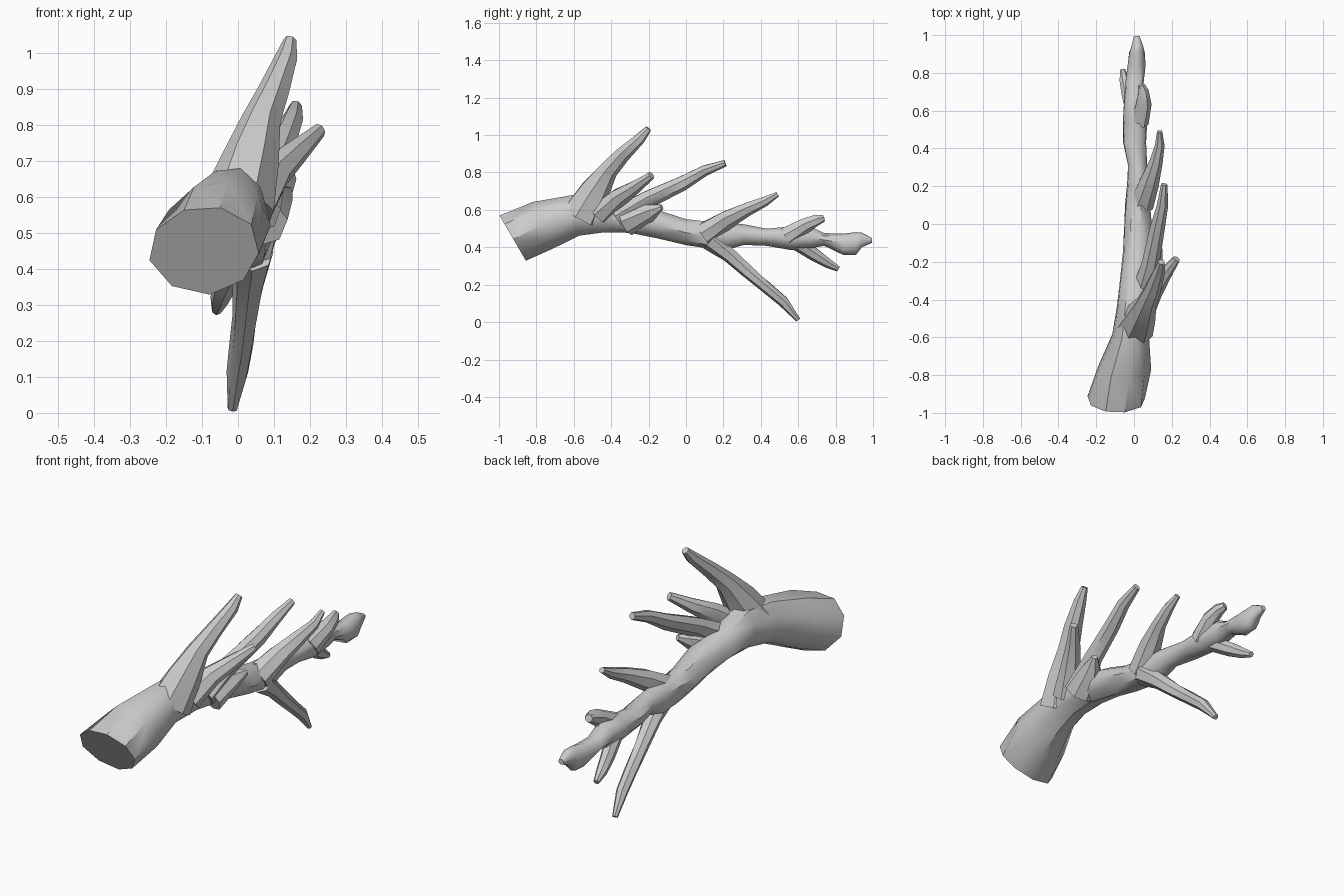
import bpy, bmesh, math, random
from mathutils import Vector

random.seed(4)
if "Cube" in bpy.data.objects:
    bpy.data.objects.remove(bpy.data.objects["Cube"])

bark = bpy.data.materials.new("grey bark")
bark.use_nodes = True
GREY = (0.6, 0.6, 0.6, 1)
bark.diffuse_color = GREY
bark.node_tree.nodes["Principled BSDF"].inputs["Base Color"].default_value = GREY


def skin(name, rings):
    """Join a list of vertex rings into a capped tube."""
    bm = bmesh.new()
    loops = [[bm.verts.new(p) for p in ring] for ring in rings]
    n = len(loops[0])
    for a, b in zip(loops, loops[1:]):
        for i in range(n):
            j = (i + 1) % n
            bm.faces.new((a[i], a[j], b[j], b[i]))
    bm.faces.new(loops[0][::-1])
    bm.faces.new(loops[-1])
    bmesh.ops.triangulate(bm, faces=[f for f in bm.faces if len(f.verts) == 4])
    bmesh.ops.recalc_face_normals(bm, faces=bm.faces)
    mesh = bpy.data.meshes.new(name)
    bm.to_mesh(mesh)
    bm.free()
    mesh.materials.append(bark)
    obj = bpy.data.objects.new(name, mesh)
    bpy.context.collection.objects.link(obj)
    bpy.ops.object.select_all(action='DESELECT')
    obj.select_set(True)
    bpy.context.view_layer.objects.active = obj
    bpy.ops.object.shade_smooth_by_angle(angle=math.radians(40))


def trunk_ring(y, left, right, low, high, lean, sides=9):
    """Knobbly upright ring filling the given bounds; lean shifts its foot along y."""
    ring = []
    turn = random.uniform(-0.2, 0.2)
    for i in range(sides):
        a = math.tau * i / sides + turn
        k = random.uniform(0.98, 1.08)
        c, s = math.cos(a) * k, math.sin(a) * k
        ring.append(((left + right) / 2 + c * (right - left) / 2,
                     y - s * lean,
                     (low + high) / 2 + s * (high - low) / 2))
    return ring


def limb(name, path, sides=7):
    """Tapering twig through (x, y, z, radius) points."""
    pts = [Vector(p[:3]) for p in path]
    rings = []
    for i, p in enumerate(pts):
        t = (pts[min(i + 1, len(pts) - 1)] - pts[max(i - 1, 0)]).normalized()
        u = t.cross(Vector((1, 0, 0))).normalized()
        v = t.cross(u)
        ring = []
        for k in range(sides):
            a = math.tau * k / sides
            r = path[i][3] * random.uniform(0.95, 1.12)
            ring.append(p + (u * math.cos(a) + v * math.sin(a)) * r)
        rings.append(ring)
    skin(name, rings)


# Main stem: y, left, right, low, high, lean
stem = [
    (-.93, -.24, .06, .335, .575, .07),
    (-.77, -.19, .09, .395, .645, .05),
    (-.59, -.115, .075, .465, .675, .02),
    (-.44, -.09, .09, .485, .69, 0),
    (-.30, -.075, .10, .475, .63, 0),
    (-.15, -.06, .10, .45, .60, 0),
    (0, -.055, .09, .415, .55, 0),
    (.10, -.045, .085, .40, .54, 0),
    (.21, -.035, .08, .385, .53, 0),
    (.31, -.035, .07, .415, .52, 0),
    (.43, -.06, .065, .41, .50, 0),
    (.56, -.055, .07, .39, .51, 0),
    (.67, -.05, .06, .395, .51, 0),
    (.74, -.045, .05, .41, .475, 0),
    (.84, -.035, .06, .36, .47, 0),
    (.91, -.025, .055, .36, .48, 0),
    (.94, -.015, .05, .40, .475, 0),
    (.995, .0, .03, .425, .45, 0),
]
skin("main_stem", [trunk_ring(*s) for s in stem])

# Upper branches, from the thick end to the thin end
limb("tall_branch", [(0, -.56, .57, .1), (.035, -.485, .70, .08), (.065, -.415, .81, .053),
                     (.10, -.34, .895, .042), (.135, -.245, .985, .03), (.145, -.2, 1.035, .017)])
limb("short_side_branch", [(.04, -.46, .58, .065), (.10, -.36, .67, .05),
                           (.16, -.27, .725, .036), (.225, -.185, .785, .02)])
limb("long_side_branch", [(.05, -.36, .56, .065), (.09, -.2, .66, .045), (.125, -.02, .745, .04),
                          (.15, .1, .81, .03), (.16, .21, .85, .018)])
limb("side_stub", [(.06, -.32, .53, .075), (.10, -.2, .585, .05), (.14, -.13, .615, .014)])
limb("middle_side_branch", [(.04, .1, .47, .065), (.08, .22, .55, .05), (.115, .33, .605, .036),
                            (.135, .42, .645, .025), (.135, .49, .685, .014)])
limb("end_knob", [(.03, .54, .46, .05), (.055, .64, .52, .04),
                  (.05, .7, .545, .03), (.04, .735, .555, .018)])

# Lower branches
limb("long_lower_branch", [(.04, .13, .44, .055), (.03, .23, .36, .042), (.02, .33, .27, .035),
                           (.01, .43, .185, .032), (-.002, .52, .11, .028), (-.015, .6, .012, .013)])
limb("small_lower_branch", [(0, .58, .43, .04), (-.035, .69, .36, .033),
                            (-.05, .76, .315, .025), (-.06, .815, .285, .014)])
